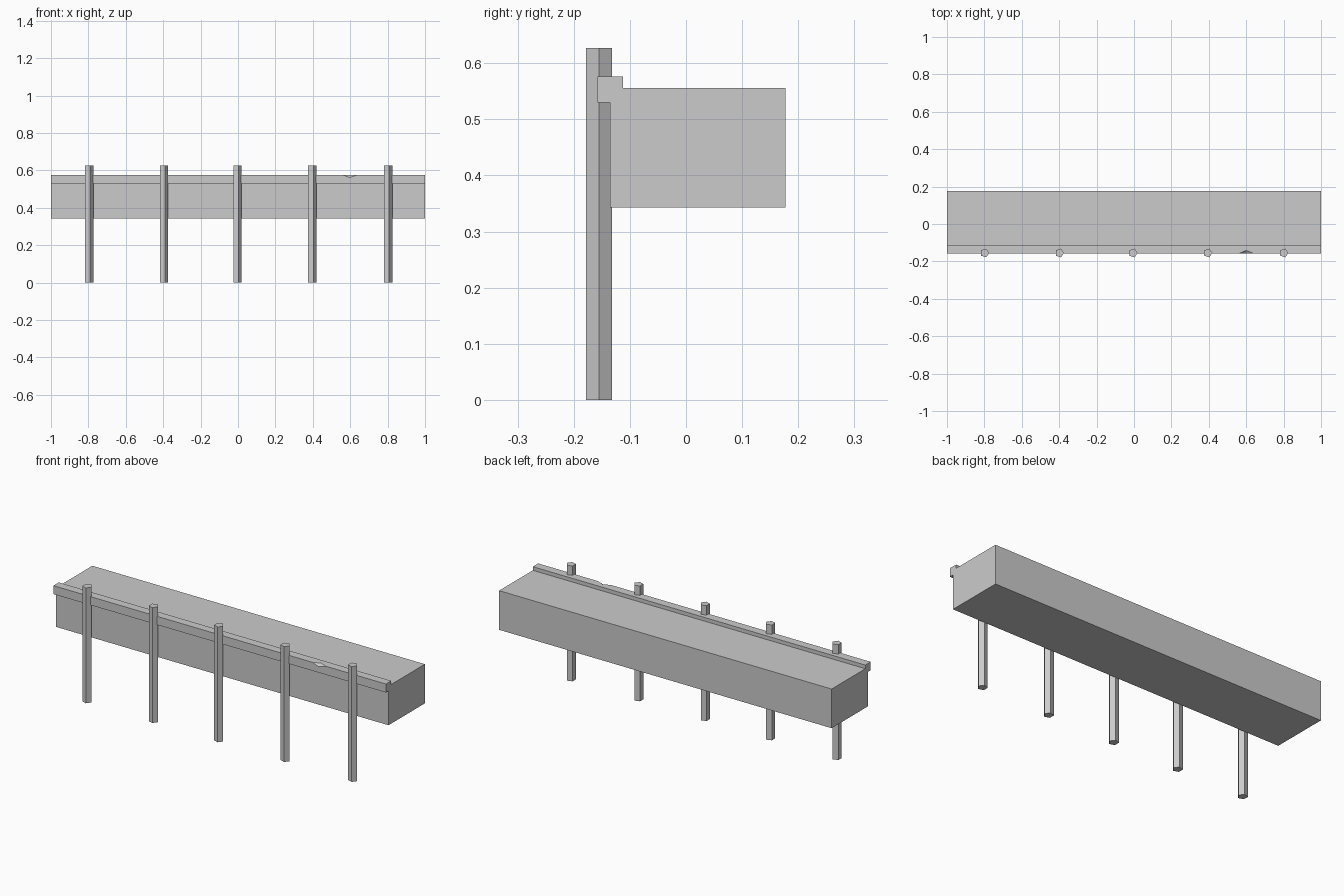
import bpy
import bmesh
from math import cos, sin, tau

old = bpy.data.objects.get("Cube")
if old:
    bpy.data.objects.remove(old, do_unlink=True)

grey = bpy.data.materials.new("concrete_grey")
grey.use_nodes = True
colour = (0.6, 0.6, 0.6, 1)
grey.diffuse_color = colour
grey.node_tree.nodes["Principled BSDF"].inputs["Base Color"].default_value = colour


def add_mesh(name, verts, faces):
    """Flat-shaded object with outward normals."""
    bm = bmesh.new()
    points = [bm.verts.new(v) for v in verts]
    for face in faces:
        bm.faces.new([points[i] for i in face])
    bmesh.ops.recalc_face_normals(bm, faces=bm.faces[:])
    mesh = bpy.data.meshes.new(name)
    bm.to_mesh(mesh)
    bm.free()
    mesh.materials.append(grey)
    obj = bpy.data.objects.new(name, mesh)
    bpy.context.collection.objects.link(obj)
    return obj


def prism(name, low, high):
    """Closed prism between two matching rings."""
    n = len(low)
    sides = [(i, (i + 1) % n, n + (i + 1) % n, n + i) for i in range(n)]
    return add_mesh(name, low + high, sides + [range(n), range(n, 2 * n)])


# Deck block
def rectangle(y0, y1, z):
    return [(-1, y0, z), (1, y0, z), (1, y1, z), (-1, y1, z)]


prism("deck", rectangle(-0.135, 0.177, 0.343), rectangle(-0.135, 0.177, 0.556))

# Edge beam, with a small chip broken out of its front top edge
front, back, bottom, top = -0.158, -0.112, 0.53, 0.576
chip = [(0.56, front, top), (0.595, front, 0.562),
        (0.64, front, top), (0.6, -0.141, top)]
add_mesh("edge_beam",
         rectangle(front, back, bottom) + rectangle(front, back, top) + chip,
         [(0, 1, 2, 3), (2, 3, 7, 6), (0, 3, 7, 4), (1, 2, 6, 5),
          (0, 1, 5, 10, 9, 8, 4), (4, 8, 11, 10, 5, 6, 7),
          (8, 9, 11), (9, 10, 11)])

# Five-sided posts along the front
radius = 0.0245
for number, x in enumerate((-0.798, -0.398, -0.005, 0.395, 0.801), 1):
    ring = [(x + radius * cos(tau * k / 5), -0.155 + radius * sin(tau * k / 5))
            for k in range(5)]
    prism(f"post_{number}", [(*p, 0) for p in ring], [(*p, 0.627) for p in ring])
